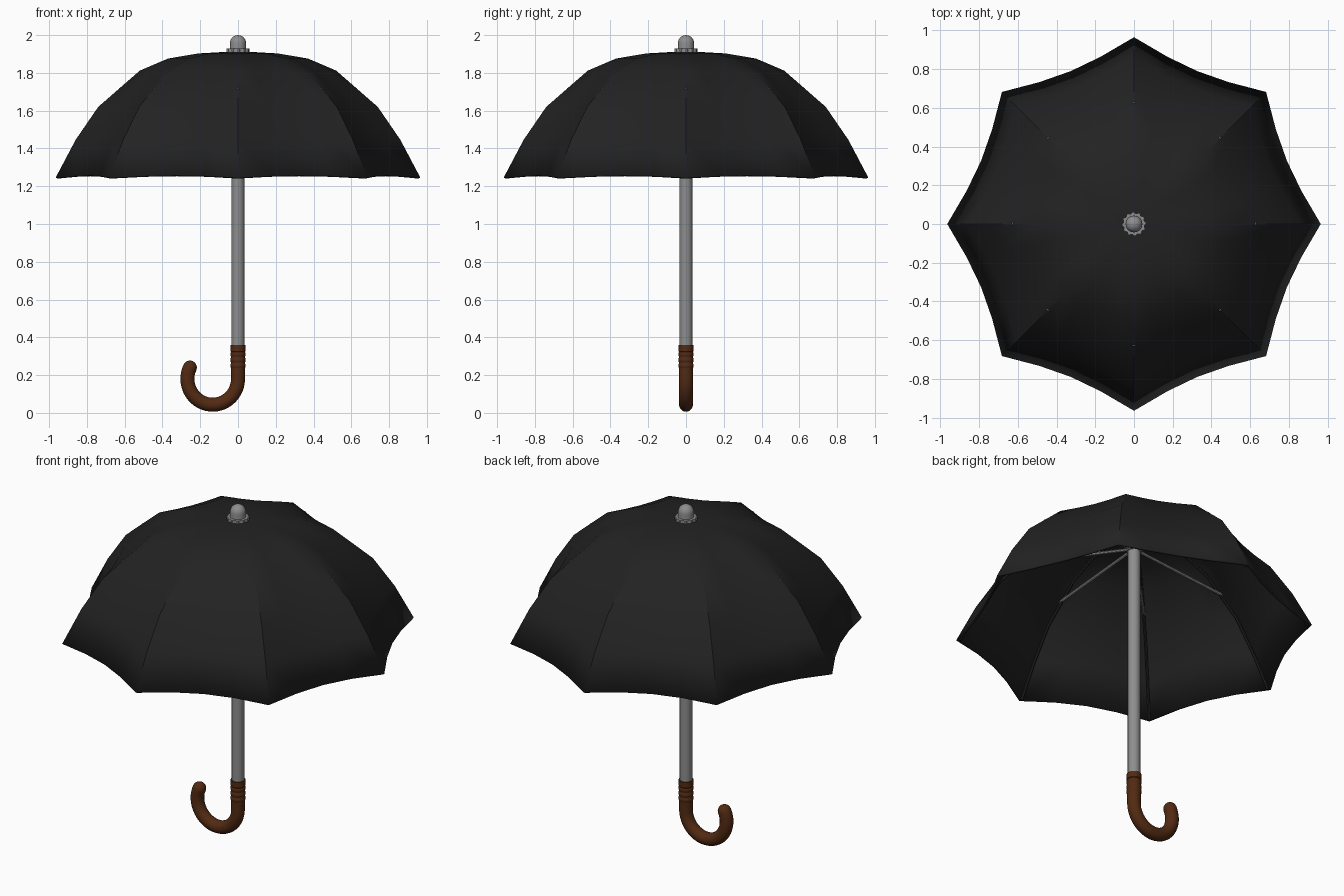
import bpy, bmesh, math
from mathutils import Vector

if "Cube" in bpy.data.objects:
    bpy.data.objects.remove(bpy.data.objects["Cube"])


def material(name, rgb):
    m = bpy.data.materials.new(name)
    m.diffuse_color = (*rgb, 1)
    m.use_nodes = True
    m.node_tree.nodes["Principled BSDF"].inputs["Base Color"].default_value = m.diffuse_color
    return m


BLACK = material("black fabric", (0.016, 0.016, 0.016))
GREY = material("grey metal", (0.27, 0.27, 0.27))
BROWN = material("brown wood", (0.085, 0.023, 0.006))


def finish(name, bm, mat, angle=35):
    bmesh.ops.recalc_face_normals(bm, faces=bm.faces)
    me = bpy.data.meshes.new(name)
    bm.to_mesh(me)
    bm.free()
    me.materials.append(mat)
    ob = bpy.data.objects.new(name, me)
    bpy.context.collection.objects.link(ob)
    bpy.ops.object.select_all(action='DESELECT')
    ob.select_set(True)
    bpy.context.view_layer.objects.active = ob
    bpy.ops.object.shade_smooth_by_angle(angle=math.radians(angle))
    return ob


def skin(bm, rings):
    """Join rings of points into a closed, capped tube."""
    vs = [[bm.verts.new(p) for p in ring] for ring in rings]
    n = len(vs[0])
    for a, b in zip(vs, vs[1:]):
        for i in range(n):
            j = (i + 1) % n
            bm.faces.new((a[i], a[j], b[j], b[i]))
    bm.faces.new(vs[0])
    bm.faces.new(vs[-1])


def tube(bm, path, radii, n, side=Vector((0, 1, 0))):
    """Sweep a circle along a planar path; side is the plane's normal."""
    rings = []
    for k, p in enumerate(path):
        t = (path[min(k + 1, len(path) - 1)] - path[max(k - 1, 0)]).normalized()
        u = t.cross(side).normalized()
        r = radii[k] if isinstance(radii, list) else radii
        rings.append([p + r * (u * math.cos(2 * math.pi * i / n) + side * math.sin(2 * math.pi * i / n))
                      for i in range(n)])
    skin(bm, rings)


def lathe(name, profile, n, mat):
    bm = bmesh.new()
    skin(bm, [[(r * math.cos(2 * math.pi * i / n), r * math.sin(2 * math.pi * i / n), z)
               for i in range(n)] for r, z in profile])
    return finish(name, bm, mat)


# Canopy: eight panels that sag between the ribs
PROFILE = [(0.21, 1.903), (0.37, 1.876), (0.52, 1.812), (0.74, 1.62), (0.86, 1.445), (0.965, 1.246)]
SEG = 4
COUNT = 8 * SEG
bm = bmesh.new()
top = bm.verts.new((0, 0, 1.915))
prev = None
for r, z in PROFILE:
    ring = []
    for i in range(COUNT):
        t = (i % SEG) / SEG
        sag = 4 * t * (1 - t)
        off = math.pi / 8
        f = math.cos(off) / math.cos(t * 2 * off - off) - 0.038 * sag
        a = 2 * math.pi * i / COUNT
        # points lie on the straight chord, pulled in by the sag
        lift = 0.012 * sag * (r / 0.965) ** 4
        ring.append(bm.verts.new((r * f * math.cos(a), r * f * math.sin(a), z + lift)))
    for i in range(COUNT):
        j = (i + 1) % COUNT
        bm.faces.new((prev[i], ring[i], ring[j], prev[j]) if prev else (top, ring[i], ring[j]))
    prev = ring
canopy = finish("canopy", bm, BLACK, 28)
mod = canopy.modifiers.new("cloth thickness", 'SOLIDIFY')
mod.thickness = 0.012
mod.offset = -1

# Black ribs below the seams, grey stretchers from the runner
ribs, stretchers = bmesh.new(), bmesh.new()
for k in range(8):
    a = k * math.pi / 4
    d = Vector((math.cos(a), math.sin(a), 0))
    side = Vector((-math.sin(a), math.cos(a), 0))
    at = lambda r, z: d * r + Vector((0, 0, z))
    tube(ribs, [at(0.03, 1.893)] + [at(r - 0.02 * r, z - 0.018 + 0.016 * (r > 0.9)) for r, z in PROFILE],
         0.008, 6, side)
    tube(stretchers, [at(0.03, 1.765), at(0.63, 1.71)], 0.009, 8, side)
finish("ribs", ribs, BLACK)
finish("stretchers", stretchers, GREY)

# Shaft, runner and top cap
lathe("shaft", [(0.034, 0.3), (0.034, 1.93)], 24, GREY)
lathe("runner", [(0.042, 1.75), (0.042, 1.785)], 24, GREY)
dome = [(0.043 * math.cos(a), 1.957 + 0.043 * math.sin(a))
        for a in [math.radians(x) for x in (0, 15, 30, 45, 60, 75, 87)]]
lathe("top_cap", [(0.043, 1.91)] + dome, 24, GREY)

# Knurled flange under the cap
bm = bmesh.new()
N = 48
skin(bm, [[((0.062 if i % 4 < 2 else 0.055) * math.cos(2 * math.pi * i / N),
            (0.062 if i % 4 < 2 else 0.055) * math.sin(2 * math.pi * i / N), z)
           for i in range(N)] for z in (1.905, 1.928)])
finish("cap_flange", bm, GREY)

# Crook handle with a rounded end
R, CX, CZ, TR = 0.134, -0.134, 0.18, 0.037
path = [Vector((0, 0, z)) for z in (0.34, 0.28, 0.23)]
radii = [TR] * 3
STEPS = 28
for k in range(STEPS + 1):
    a = -math.radians(206) * k / STEPS
    path.append(Vector((CX + R * math.cos(a), 0, CZ + R * math.sin(a) * 1.02)))
    radii.append(TR)
tip = path[-1].copy()
t = (path[-1] - path[-2]).normalized()
for deg in (20, 40, 60, 75, 87):
    path.append(tip + t * TR * math.sin(math.radians(deg)))
    radii.append(TR * math.cos(math.radians(deg)))
bm = bmesh.new()
tube(bm, path, radii, 20)
finish("handle", bm, BROWN)

# Ringed grip collar at the top of the handle
rings = [(0.037, 0.235)]
for z in (0.25, 0.28, 0.31):
    rings += [(0.037, z - 0.012), (0.041, z - 0.006), (0.041, z + 0.006), (0.037, z + 0.012)]
rings += [(0.04, 0.326), (0.04, 0.36)]
lathe("handle_collar", rings, 24, BROWN)

# Centre the model on the origin: it already stands on z = 0
